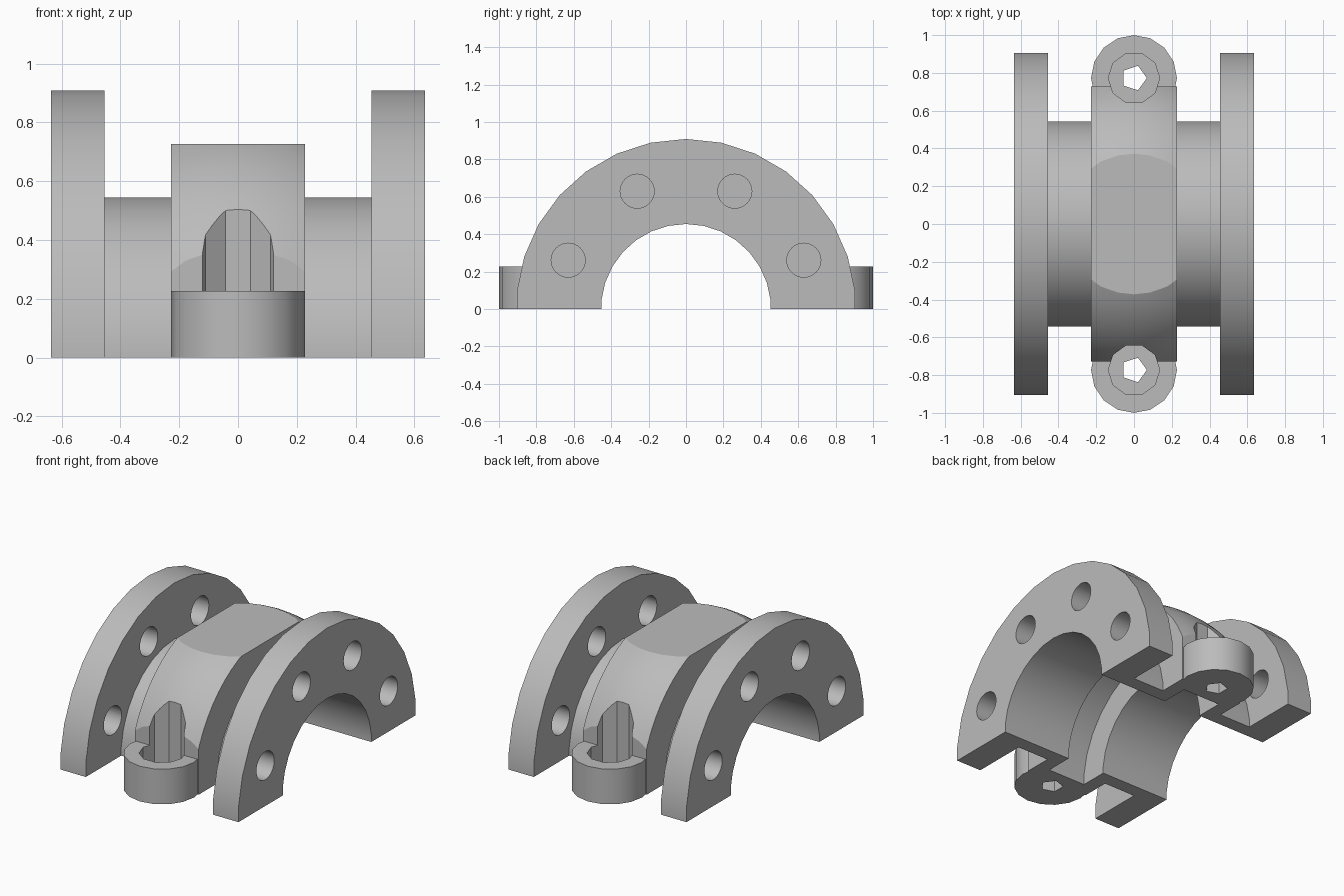
import bpy, bmesh, math

if "Cube" in bpy.data.objects:
    bpy.data.objects.remove(bpy.data.objects["Cube"])

U = 1 / 22  # design unit: every dimension is a multiple of it

grey = bpy.data.materials.new("cast_grey")
grey.diffuse_color = (0.5, 0.5, 0.5, 1)
grey.use_nodes = True
grey.node_tree.nodes["Principled BSDF"].inputs["Base Color"].default_value = grey.diffuse_color


def make_object(name, bm):
    bmesh.ops.recalc_face_normals(bm, faces=bm.faces)
    me = bpy.data.meshes.new(name)
    bm.to_mesh(me)
    bm.free()
    ob = bpy.data.objects.new(name, me)
    me.materials.append(grey)
    bpy.context.collection.objects.link(ob)
    return ob


def prism(name, axis, r, n, lo, hi, c=(0, 0)):
    """Regular n-sided prism along x (c = y,z) or z (c = x,y)."""
    bm = bmesh.new()
    rings = []
    for h in (lo, hi):
        ring = []
        for i in range(n):
            t = 2 * math.pi * i / n
            if axis == "x":
                p = (h, c[0] + r * math.sin(t), c[1] + r * math.cos(t))
            else:
                p = (c[0] + r * math.cos(t), c[1] + r * math.sin(t), h)
            ring.append(bm.verts.new([v * U for v in p]))
        rings.append(ring)
        bm.faces.new(ring)
    a, b = rings
    for i in range(n):
        j = (i + 1) % n
        bm.faces.new((a[i], a[j], b[j], b[i]))
    return make_object(name, bm)


def box(name, size, centre):
    bm = bmesh.new()
    bmesh.ops.create_cube(bm, size=1)
    for v in bm.verts:
        v.co = [(v.co[k] * size[k] + centre[k]) * U for k in range(3)]
    return make_object(name, bm)


def combine(target, other, operation):
    mod = target.modifiers.new("combine", "BOOLEAN")
    mod.operation = operation
    mod.solver = "EXACT"
    mod.object = other
    bpy.context.view_layer.objects.active = target
    bpy.ops.object.modifier_apply(modifier=mod.name)
    bpy.data.objects.remove(other)


# middle block: a box with its corners rounded by a ball
body = box("bearing_housing", (10, 32, 32), (0, 0, 0))
bm = bmesh.new()
bmesh.ops.create_uvsphere(bm, u_segments=60, v_segments=30, radius=18 * U)
for v in bm.verts:  # poles along x
    v.co = (v.co.z, v.co.y, -v.co.x)
combine(body, make_object("ball", bm), "INTERSECT")

# tube, end flanges and screw lugs
combine(body, prism("tube", "x", 12, 30, -12, 12), "UNION")
for s in (-1, 1):
    combine(body, prism("flange", "x", 20, 30, min(10 * s, 14 * s), max(10 * s, 14 * s)), "UNION")
    combine(body, prism("lug", "z", 5, 16, -2, 5, (0, 17 * s)), "UNION")

# keep the upper half, then cut the bore and inner ring groove
combine(body, box("lower_half", (60, 60, 30), (0, 0, -15)), "DIFFERENCE")
combine(body, prism("bore", "x", 10, 30, -20, 20), "DIFFERENCE")
combine(body, prism("groove", "x", 14, 30, -3, 3), "DIFFERENCE")

for s in (-1, 1):
    # screw pocket and through hole in each lug
    combine(body, prism("pocket", "z", 3, 10, 2, 20, (0, 17 * s)), "DIFFERENCE")
    combine(body, prism("screw_hole", "z", 1.5, 5, -3, 4, (0, 17 * s)), "DIFFERENCE")
    # four bolt holes in each flange
    for k in range(4):
        a = math.radians(22.5 + 45 * k)
        c = (15 * math.cos(a), 15 * math.sin(a))
        combine(body, prism("bolt_hole", "x", 2, 32, 12 * s - 3, 12 * s + 3, c), "DIFFERENCE")

# smooth curved walls, sharp edges elsewhere
bpy.ops.object.select_all(action="DESELECT")
body.select_set(True)
bpy.context.view_layer.objects.active = body
bpy.ops.object.shade_smooth_by_angle(angle=math.radians(25))
